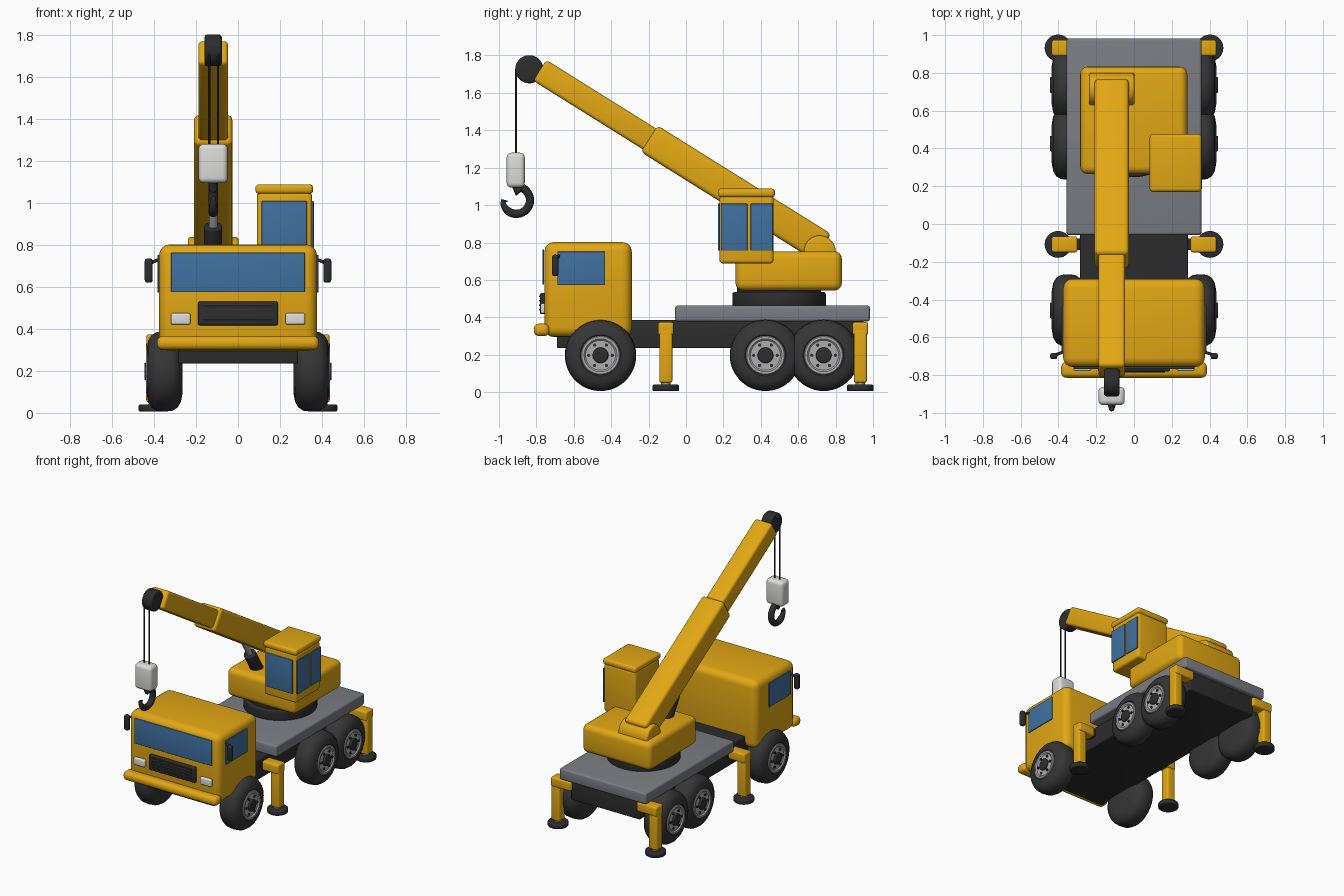
import bpy, bmesh, math
from mathutils import Vector, Matrix

if "Cube" in bpy.data.objects:
    bpy.data.objects.remove(bpy.data.objects["Cube"])


def material(name, rgb):
    m = bpy.data.materials.new(name)
    m.diffuse_color = (*rgb, 1)
    m.use_nodes = True
    m.node_tree.nodes["Principled BSDF"].inputs["Base Color"].default_value = m.diffuse_color
    return m


YELLOW = material("yellow paint", (0.76, 0.39, 0.007))
GLASS = material("blue glass", (0.052, 0.165, 0.36))
RUBBER = material("dark rubber", (0.036, 0.036, 0.037))
BLACK = material("black metal", (0.026, 0.026, 0.027))
GREY = material("grey deck", (0.2, 0.205, 0.225))
SILVER = material("silver", (0.42, 0.42, 0.43))
WHITE = material("light grey", (0.72, 0.72, 0.70))


def finish(name, bm, mat):
    bmesh.ops.recalc_face_normals(bm, faces=bm.faces)
    me = bpy.data.meshes.new(name)
    bm.to_mesh(me)
    bm.free()
    ob = bpy.data.objects.new(name, me)
    bpy.context.collection.objects.link(ob)
    me.materials.append(mat)
    bpy.ops.object.select_all(action='DESELECT')
    ob.select_set(True)
    bpy.context.view_layer.objects.active = ob
    bpy.ops.object.shade_smooth_by_angle(angle=math.radians(40))
    return ob


def box(name, x, y, z, mat, r=0.0, rot=0.0):
    """Rounded box from (min, max) ranges, turned about its centre on the x axis."""
    lo, hi = Vector((x[0], y[0], z[0])), Vector((x[1], y[1], z[1]))
    bm = bmesh.new()
    bmesh.ops.create_cube(bm, size=1)
    bmesh.ops.scale(bm, vec=hi - lo, verts=bm.verts)
    if r:
        bmesh.ops.bevel(bm, geom=bm.edges[:], offset=r, segments=4, profile=0.5, affect='EDGES')
    bm.transform(Matrix.Translation((lo + hi) / 2) @ Matrix.Rotation(rot, 4, 'X'))
    return finish(name, bm, mat)


def rod(name, a, b, radius, mat, r=0.0, seg=32):
    """Cylinder from point a to point b, with rounded rims."""
    a, b = Vector(a), Vector(b)
    bm = bmesh.new()
    bmesh.ops.create_cone(bm, cap_ends=True, segments=seg, radius1=radius, radius2=radius,
                          depth=(b - a).length)
    if r:
        rims = [e for e in bm.edges if abs(e.verts[0].co.z - e.verts[1].co.z) < 1e-5]
        bmesh.ops.bevel(bm, geom=rims, offset=r, segments=3, profile=0.5, affect='EDGES')
    turn = Vector((0, 0, 1)).rotation_difference(b - a).to_matrix().to_4x4()
    bm.transform(Matrix.Translation((a + b) / 2) @ turn)
    return finish(name, bm, mat)


def lathe_x(name, profile, centre, side, mat):
    """Spin an (x, radius) profile around the x axis."""
    bm = bmesh.new()
    vs = [bm.verts.new((x * side, 0, rad)) for x, rad in profile]
    es = [bm.edges.new(p) for p in zip(vs, vs[1:])]
    bmesh.ops.spin(bm, geom=vs + es, cent=(0, 0, 0), axis=(1, 0, 0),
                   angle=math.tau, steps=48, use_merge=True)
    bmesh.ops.remove_doubles(bm, verts=bm.verts, dist=1e-5)
    bm.transform(Matrix.Translation(centre))
    return finish(name, bm, mat)


# Chassis and deck
box("chassis", (-0.285, 0.285), (-0.69, 0.95), (0.235, 0.385), BLACK, 0.008)
box("deck", (-0.357, 0.357), (-0.058, 0.983), (0.378, 0.463), GREY, 0.014)

# Driver cab
box("driver_cab", (-0.375, 0.375), (-0.757, -0.29), (0.295, 0.802), YELLOW, 0.05)
box("bumper", (-0.386, 0.386), (-0.814, -0.73), (0.3, 0.366), YELLOW, 0.028)
box("windscreen", (-0.318, 0.318), (-0.767, -0.758), (0.575, 0.763), GLASS, 0.003)
box("grille", (-0.19, 0.19), (-0.78, -0.75), (0.417, 0.53), BLACK, 0.008)
for i in range(4):
    z = 0.437 + i * 0.024
    box(f"grille_slat_{i}", (-0.165, 0.165), (-0.786, -0.775), (z, z + 0.007), RUBBER, 0.002)

for s, side in ((-1, "left"), (1, "right")):
    def span(a, b):
        return (min(a * s, b * s), max(a * s, b * s))

    # Cab fittings
    box(f"cab_window_{side}", span(0.376, 0.384), (-0.688, -0.432), (0.572, 0.751), GLASS, 0.003)
    box(f"headlight_{side}", span(0.226, 0.32), (-0.778, -0.75), (0.42, 0.475), WHITE, 0.01)
    rod(f"mirror_arm_{side}", (0.365 * s, -0.675, 0.735), (0.425 * s, -0.695, 0.71), 0.008, BLACK, seg=12)
    box(f"mirror_{side}", span(0.406, 0.444), (-0.716, -0.682), (0.62, 0.735), BLACK, 0.013)

    # Wheels
    for i, y in enumerate((-0.457, 0.425, 0.736)):
        tag = f"{side}_{i}"
        c = (0, y, 0.197)
        lathe_x(f"tyre_{tag}", [(0.265, 0), (0.265, 0.11), (0.272, 0.145), (0.288, 0.172),
                                (0.312, 0.187), (0.35, 0.191), (0.388, 0.187), (0.412, 0.172),
                                (0.428, 0.145), (0.434, 0.11), (0.425, 0.1), (0.42, 0)], c, s, RUBBER)
        lathe_x(f"hub_{tag}", [(0.4, 0.104), (0.434, 0.104), (0.438, 0.1), (0.438, 0.088),
                               (0.43, 0.08), (0.43, 0)], c, s, SILVER)
        rod(f"hub_cap_{tag}", (0.42 * s, y, 0.197), (0.445 * s, y, 0.197), 0.042, BLACK, 0.006)
        for k in range(6):
            a = k * math.tau / 6
            p = (y + 0.063 * math.cos(a), 0.197 + 0.063 * math.sin(a))
            rod(f"wheel_bolt_{tag}_{k}", (0.42 * s, *p), (0.438 * s, *p), 0.009, BLACK, seg=8)

    # Outriggers
    for y, end in ((-0.108, "front"), (0.932, "rear")):
        tag = f"{end}_{side}"
        box(f"outrigger_beam_{tag}", span(0.27 if end == "rear" else 0.3, 0.436),
            (y - 0.042, y + 0.042), (0.305, 0.374), YELLOW, 0.012)
        if end == "front":
            box(f"outrigger_mount_{tag}", span(0.26, 0.32), (y - 0.03, y + 0.03), (0.31, 0.36), BLACK)
        box(f"outrigger_leg_{tag}", span(0.367, 0.437), (y - 0.035, y + 0.035), (0.05, 0.34), YELLOW, 0.012)
        rod(f"outrigger_stem_{tag}", (0.402 * s, y, 0.03), (0.402 * s, y, 0.07), 0.025, SILVER)
        rod(f"outrigger_foot_{tag}", (0.402 * s, y, 0.006), (0.402 * s, y, 0.04), 0.071, BLACK, 0.008)

# Turntable and superstructure
rod("turntable", (0, 0.498, 0.455), (0, 0.498, 0.535), 0.25, BLACK, 0.012, 64)
rod("turntable_ring", (0, 0.498, 0.53), (0, 0.498, 0.56), 0.225, BLACK, 0, 64)
box("superstructure", (-0.285, 0.282), (0.265, 0.833), (0.543, 0.753), YELLOW, 0.04)

# Operator cab
box("operator_cab", (0.09, 0.352), (0.179, 0.468), (0.688, 1.05), YELLOW, 0.018)
box("operator_roof", (0.083, 0.358), (0.17, 0.476), (1.042, 1.088), YELLOW, 0.018)
box("operator_front_window", (0.112, 0.328), (0.17, 0.179), (0.757, 1.008), GLASS, 0.003)
box("operator_side_window_front", (0.352, 0.361), (0.186, 0.328), (0.757, 1.008), GLASS, 0.003)
box("operator_side_window_rear", (0.352, 0.361), (0.346, 0.464), (0.757, 1.008), GLASS, 0.003)

# Boom: two telescoping sections along one tilted axis
TILT = math.radians(32)
BX = -0.118
along = Vector((0, -math.cos(TILT), math.sin(TILT)))
pivot = Vector((BX, 0.715, 0.785))


def boom(name, start, end, w, h, r):
    c = pivot + along * (start + end) / 2
    half = (end - start) / 2
    return box(name, (BX - w / 2, BX + w / 2), (c.y - half, c.y + half),
               (c.z - h / 2, c.z + h / 2), YELLOW, r, -TILT)


boom("boom_base", -0.02, 1.075, 0.182, 0.168, 0.024)
boom("boom_extension", 0.9, 1.765, 0.142, 0.132, 0.02)
rod("boom_pivot", (-0.238, 0.715, 0.752), (0.002, 0.715, 0.752), 0.085, YELLOW, 0.012, 48)
rod("boom_tip_sheave", (-0.159, -0.838, 1.726), (-0.077, -0.838, 1.726), 0.075, BLACK, 0.014, 48)

# Lift cylinder under the boom
rod("lift_cylinder", (BX, 0.42, 0.70), (BX, 0.305, 0.89), 0.043, BLACK, 0.006)
rod("lift_piston", (BX, 0.32, 0.865), (BX, 0.205, 1.055), 0.021, SILVER)

# Cables and hook block
for i, x in enumerate((-0.137, -0.096)):
    rod(f"cable_{i}", (x, -0.908, 1.25), (x, -0.908, 1.73), 0.005, BLACK, seg=8)
box("hook_block", (-0.188, -0.049), (-0.959, -0.862), (1.094, 1.28), WHITE, 0.025)
rod("hook_shank", (BX, -0.908, 1.1), (BX, -0.897, 1.075), 0.021, BLACK)

# Hook: tapered arc, finishing in an inward point
cu = bpy.data.curves.new("hook_path", 'CURVE')
cu.dimensions = '3D'
cu.bevel_depth = 0.022
cu.bevel_resolution = 4
cu.use_fill_caps = True
pts = [(-0.91, 1.105, 0.95), (-0.904, 1.07, 1.0)]
for k in range(25):
    a = math.radians(72 - k * 250 / 24)
    pts.append((-0.907 + 0.073 * math.cos(a), 1.026 + 0.073 * math.sin(a), 1.0 if k < 20 else 1 - (k - 19) * 0.09))
pts.append((-0.955, 1.02, 0.2))
sp = cu.splines.new('POLY')
sp.points.add(len(pts) - 1)
for p, (y, z, t) in zip(sp.points, pts):
    p.co = (BX, y, z, 1)
    p.radius = t
tmp = bpy.data.objects.new("hook_path", cu)
bpy.context.collection.objects.link(tmp)
bm = bmesh.new()
bm.from_mesh(tmp.to_mesh())
tmp.to_mesh_clear()
bpy.data.objects.remove(tmp)
finish("hook", bm, BLACK)
